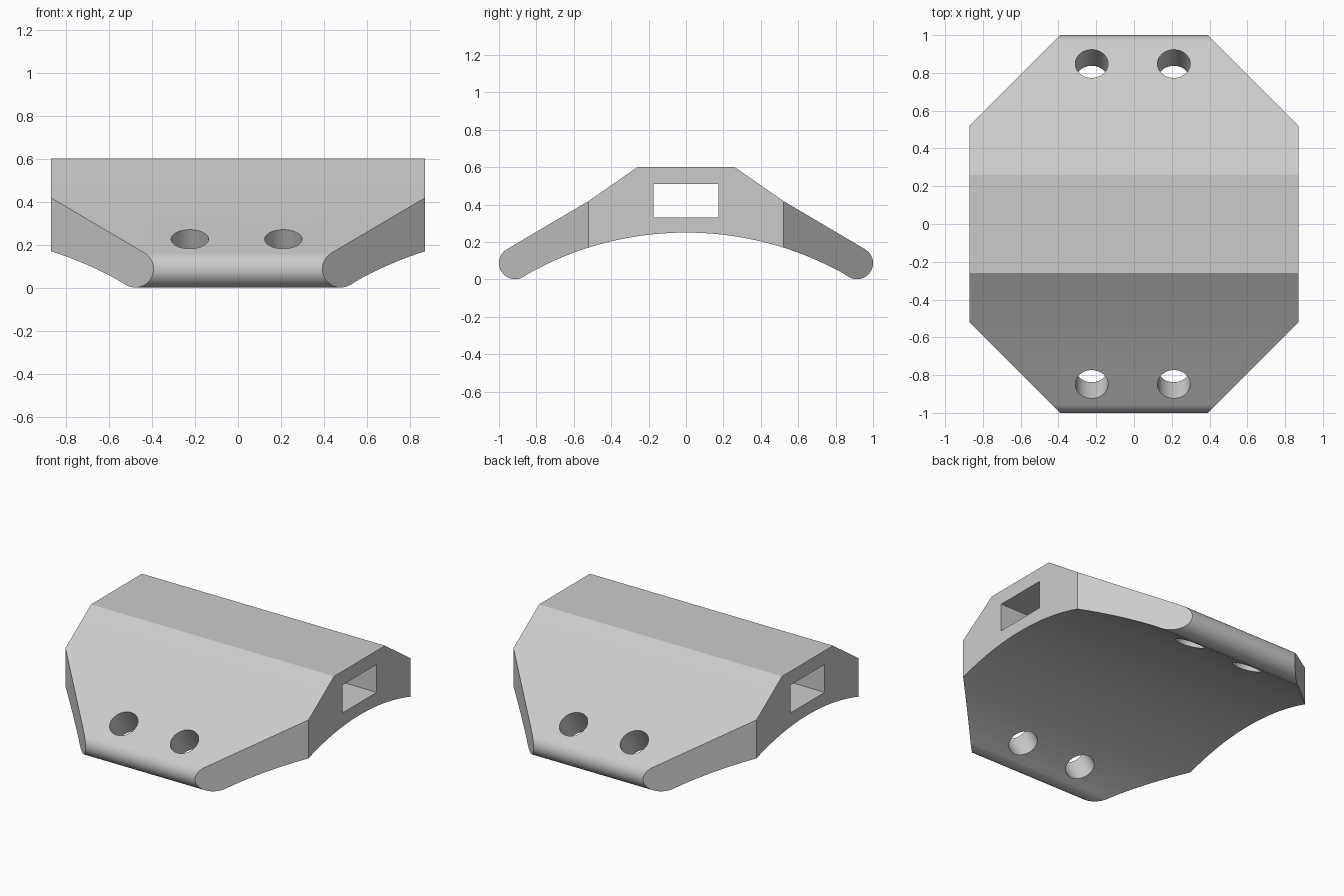
import bpy, bmesh
from math import sin, cos, radians, sqrt
from mathutils import Matrix, Vector

cube = bpy.data.objects.get("Cube")
if cube:
    bpy.data.objects.remove(cube, do_unlink=True)

HALF_WIDTH = 0.87
ARC_RADIUS, ARC_TOP = 1.73, 0.25          # hollow underside
CAP_Y, CAP_Z, CAP_R = 0.914, 0.087, 0.086  # rounded front and back lips

grey = bpy.data.materials.new("light grey")
grey.use_nodes = True
colour = (0.6, 0.6, 0.6, 1)
grey.diffuse_color = colour
grey.node_tree.nodes["Principled BSDF"].inputs["Base Color"].default_value = colour


def add_object(name, bm):
    bmesh.ops.recalc_face_normals(bm, faces=bm.faces)
    mesh = bpy.data.meshes.new(name)
    bm.to_mesh(mesh)
    bm.free()
    mesh.materials.append(grey)
    obj = bpy.data.objects.new(name, mesh)
    bpy.context.collection.objects.link(obj)
    return obj


# Side profile: top, slope, rounded lip, then the arched underside
half = [(0.26, 0.6), (0.522, 0.418)]
for i in range(25):
    a = radians(60 - 180 * i / 24)
    half.append((CAP_Y + CAP_R * cos(a), CAP_Z + CAP_R * sin(a)))
edge_y = half[-1][0]
for i in range(1, 21):
    y = edge_y * (1 - i / 20)
    half.append((y, ARC_TOP - ARC_RADIUS + sqrt(ARC_RADIUS ** 2 - y * y)))
profile = half + [(-y, z) for y, z in reversed(half[:-1])]

# Body: extruded profile with the four corners sliced off
bm = bmesh.new()
face = bm.faces.new([bm.verts.new((-HALF_WIDTH, y, z)) for y, z in profile])
extruded = bmesh.ops.extrude_face_region(bm, geom=[face])
bmesh.ops.translate(bm, vec=(2 * HALF_WIDTH, 0, 0),
                    verts=[v for v in extruded["geom"] if isinstance(v, bmesh.types.BMVert)])
for sx in (-1, 1):
    for sy in (-1, 1):
        cut = bmesh.ops.bisect_plane(
            bm, geom=bm.verts[:] + bm.edges[:] + bm.faces[:], dist=1e-5,
            plane_co=(sx * HALF_WIDTH, sy * 0.522, 0), plane_no=(sx, sy, 0),
            clear_outer=True)
        rim = [e for e in cut["geom_cut"] if isinstance(e, bmesh.types.BMEdge)]
        bmesh.ops.edgeloop_fill(bm, edges=rim)
body = add_object("bracket_body", bm)

# Cutter for the rectangular slot running side to side
cutters = []
bm = bmesh.new()
bmesh.ops.create_cube(bm, size=1, matrix=Matrix.Translation((0, 0, 0.42))
                      @ Matrix.Diagonal((2.2, 0.35, 0.18, 1)))
cutters.append(add_object("slot_cutter", bm))

# Cutters for the bolt holes, square to the slopes
for sy in (-1, 1):
    normal = Vector((0, sy * 0.5, 0.866))
    turn = normal.to_track_quat("Z", "Y").to_matrix().to_4x4()
    for x in (-0.224, 0.211):
        bm = bmesh.new()
        bmesh.ops.create_cone(bm, cap_ends=True, segments=48, radius1=0.087,
                              radius2=0.087, depth=0.7,
                              matrix=Matrix.Translation((x, sy * 0.849, 0.227)) @ turn)
        cutters.append(add_object("bolt_hole_cutter", bm))

# Cut the openings and drop the cutters
bpy.context.view_layer.objects.active = body
body.select_set(True)
for cutter in cutters:
    cutter.hide_render = True
    mod = body.modifiers.new("opening", "BOOLEAN")
    mod.operation, mod.solver, mod.object = "DIFFERENCE", "EXACT", cutter
    bpy.ops.object.modifier_apply(modifier=mod.name)
    bpy.data.objects.remove(cutter, do_unlink=True)

bpy.ops.object.shade_smooth_by_angle(angle=radians(25))
